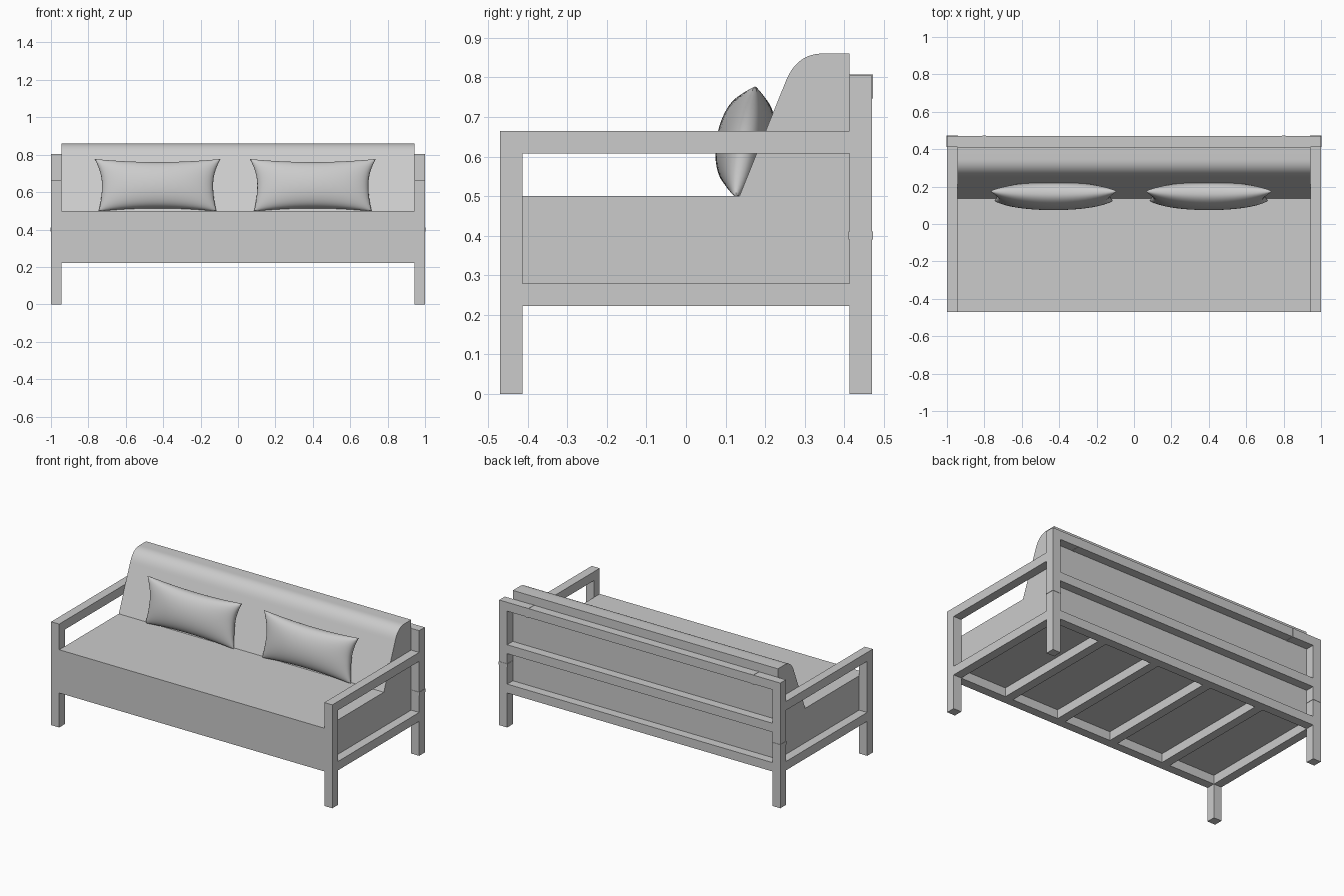
import bpy, bmesh
from mathutils import Vector

cube = bpy.data.objects.get("Cube")
if cube:
    bpy.data.objects.remove(cube, do_unlink=True)

GREY = (0.6, 0.6, 0.6, 1)
mat = bpy.data.materials.new("plain grey")
mat.use_nodes = True
mat.diffuse_color = GREY
mat.node_tree.nodes["Principled BSDF"].inputs["Base Color"].default_value = GREY

T = 0.057            # timber thickness
X, Y = 1.0, 0.47     # outer half width and half depth
XI, YI = X - T, Y - T
RAIL = 0.222         # underside of the seat frame


def finish(name, bm, smooth=False):
    bmesh.ops.recalc_face_normals(bm, faces=bm.faces)
    mesh = bpy.data.meshes.new(name)
    bm.to_mesh(mesh)
    bm.free()
    mesh.materials.append(mat)
    ob = bpy.data.objects.new(name, mesh)
    bpy.context.collection.objects.link(ob)
    if smooth:
        bpy.ops.object.select_all(action='DESELECT')
        ob.select_set(True)
        bpy.context.view_layer.objects.active = ob
        bpy.ops.object.shade_smooth_by_angle(angle=0.7)
    return ob


def box(name, lo, hi):
    lo, hi = Vector(lo), Vector(hi)
    bm = bmesh.new()
    bmesh.ops.create_cube(bm, size=1)
    for v in bm.verts:
        v.co = (lo + hi) / 2 + v.co * (hi - lo)
    return finish(name, bm)


# Side frames: legs, arm and lower rail on each side
for side, s in (("left", 1), ("right", -1)):
    x0, x1 = sorted((s * XI, s * X))
    box(side + "_front_leg", (x0, -Y, 0), (x1, -YI, 0.665))
    box(side + "_back_leg", (x0, YI, 0), (x1, Y, 0.805))
    box(side + "_arm", (x0, -YI, 0.665 - T), (x1, YI, 0.665))
    box(side + "_side_rail", (x0, -YI, RAIL), (x1, YI, RAIL + T))
    # Slightly proud joints in the back frame
    e = 0.002
    box(side + "_leg_joint", (x0 - e, YI - e, 0.39), (x1 + e, Y + e, 0.41))
    xj = s * 0.8
    box(side + "_rail_joint", (xj - 0.01, YI, 0.805 - T - e), (xj + 0.01, Y + e, 0.805 + e))

# Long rails
box("front_rail", (-XI, -Y, RAIL), (XI, -YI, RAIL + T))
for name, z in (("lower", RAIL), ("middle", 0.475), ("top", 0.805 - T)):
    box(name + "_back_rail", (-XI, YI, z), (XI, Y, z + T))

# Slats under the seat
for i in range(4):
    x = (i - 1.5) * 0.39
    box("seat_slat_%d" % (i + 1), (x - T / 2, -YI, RAIL), (x + T / 2, YI, RAIL + T))

# Seat and backrest: one side profile with a rounded top edge, extruded across
a, c, b = Vector((0.25, 0.785)), Vector((0.278, 0.86)), Vector((0.345, 0.86))
steps = 12
arc = [a.lerp(c, i / steps).lerp(c.lerp(b, i / steps), i / steps) for i in range(steps + 1)]
profile = [(-Y, RAIL + T), (-Y, 0.5), (0.135, 0.5), *arc, (YI, 0.86), (YI, RAIL + T)]
bm = bmesh.new()
face = bm.faces.new([bm.verts.new((-XI, y, z)) for y, z in profile])
ext = bmesh.ops.extrude_face_region(bm, geom=[face])
for v in ext["geom"]:
    if isinstance(v, bmesh.types.BMVert):
        v.co.x = XI
finish("seat_and_backrest", bm, True)


# Pillows: plump cushions with pinched corners, leaning on the backrest
def pillow(name, cx):
    bm = bmesh.new()
    bmesh.ops.create_cube(bm, size=2)
    bmesh.ops.delete(bm, geom=[f for f in bm.faces if abs(f.normal.y) < 0.5], context='FACES_ONLY')
    bmesh.ops.delete(bm, geom=[e for e in bm.edges if not e.link_faces], context='EDGES')
    bmesh.ops.subdivide_edges(bm, edges=bm.edges, cuts=27, use_grid_fill=True)
    for v in bm.verts:
        # Crowd the grid towards the seam, where the curvature is strongest
        u, w = (1.5 * t - 0.5 * t ** 3 for t in (v.co.x, v.co.z))
        front = -1 if v.co.y < 0 else 1
        puff = 0.072 * (max(0, 1 - u * u) * max(0, 1 - w * w)) ** 0.42
        flare = 0.04 if w > 0 else 0.018
        x = u * (0.297 + flare * w * w)
        z = 0.637 + w * (0.122 + 0.018 * u * u)
        z = max(z, 0.5)
        lean = 0.15 + 0.18 * (z - 0.637)
        v.co = (cx + x, lean + front * puff, z - front * puff * 0.18)
    bmesh.ops.remove_doubles(bm, verts=bm.verts, dist=0.0003)
    ob = finish(name, bm, True)
    ob.data.shade_smooth()


pillow("right_pillow", -0.43)
pillow("left_pillow", 0.40)
